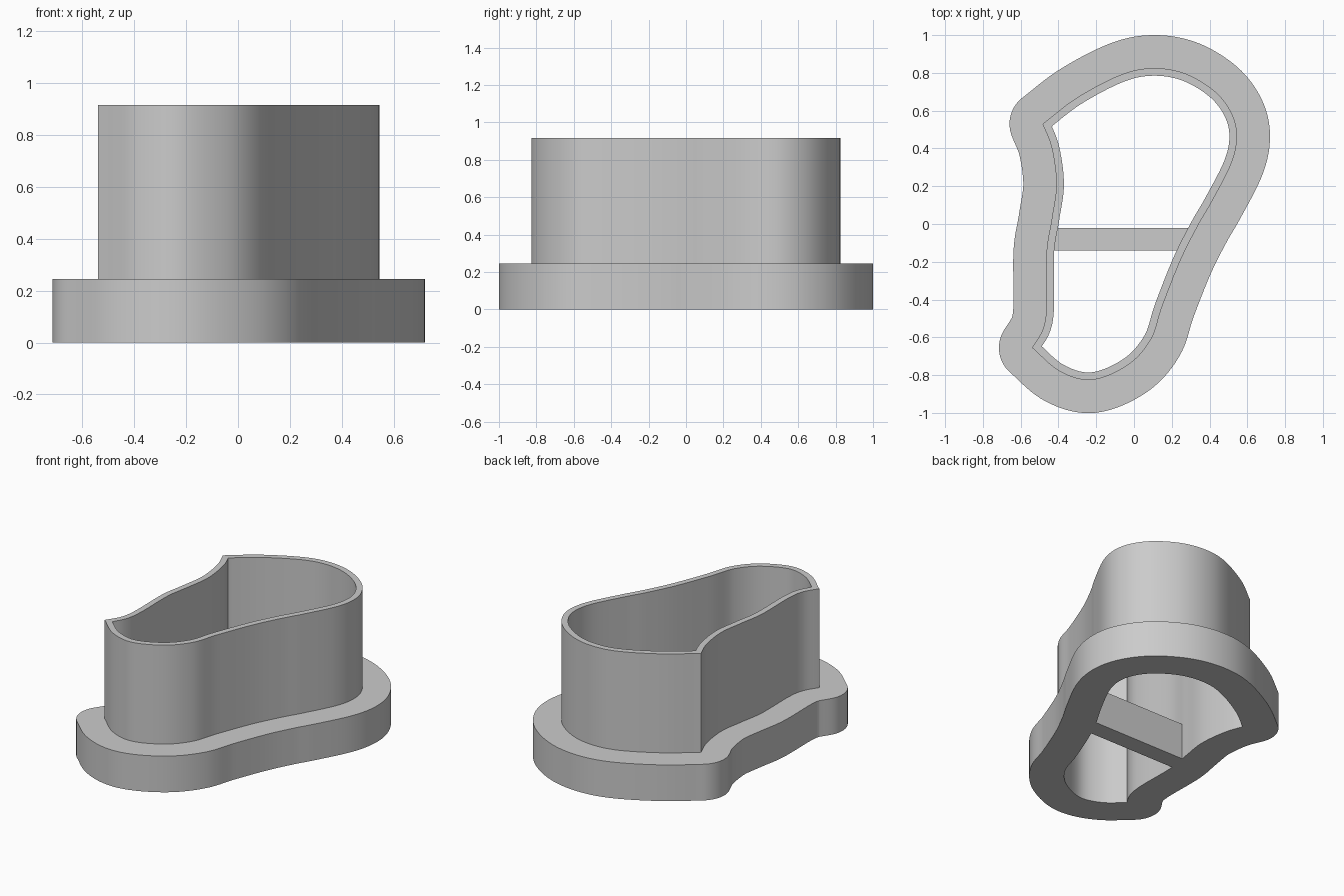
import bpy, bmesh, math
from mathutils import Vector
from mathutils.geometry import intersect_point_line

if "Cube" in bpy.data.objects:
    bpy.data.objects.remove(bpy.data.objects["Cube"])

WALL, FLANGE = 0.04, 0.175      # wall thickness, flange overhang
BASE_H, TOP_H = 0.245, 0.915
BAR_BACK, BAR_FRONT = -0.02, -0.14

# Outer wall outline, clockwise: two smooth runs meeting at two sharp corners
long_run = [(-.484, .53), (-.30, .67), (-.07, .79), (.10, .825), (.27, .797),
            (.425, .705), (.515, .59), (.545, .465), (.515, .32), (.41, .115),
            (.335, -.015), (.245, -.195), (.15, -.435), (.09, -.61),
            (-.03, -.745), (-.22, -.825), (-.39, -.782), (-.54, -.655)]
left_run = [(-.54, -.655), (-.482, -.555), (-.463, -.43), (-.463, -.15),
            (-.435, .03), (-.411, .21), (-.435, .4), (-.484, .53)]


def smooth_run(points, steps=12):
    """Catmull-Rom curve through the points."""
    p = [Vector(q) for q in points]
    p = [2 * p[0] - p[1]] + p + [2 * p[-1] - p[-2]]
    out = []
    for a, b, c, d in zip(p, p[1:], p[2:], p[3:]):
        for i in range(steps):
            t = i / steps
            out.append(b + (c - a) * t / 2 + (2 * a - 5 * b + 4 * c - d) * t * t / 2
                       + (3 * b - a - 3 * c + d) * t ** 3 / 2)
    return out + [p[-2]]


runs = [smooth_run(long_run), smooth_run(left_run)]
outline = runs[0][:-1] + runs[1][:-1]


def distance(p):
    best = 9.0
    for a, b in zip(outline, outline[1:] + outline[:1]):
        near, t = intersect_point_line(p, a, b)
        near = a if t < 0 else b if t > 1 else near
        best = min(best, (p - Vector(near[:2])).length)
    return best


def offset(d):
    """Outline moved outward by d, with rounded corners and trimmed overlaps."""
    pts, normals = [], []
    for run in runs:
        tangents = [(run[min(i + 1, len(run) - 1)] - run[max(i - 1, 0)]).normalized()
                    for i in range(len(run))]
        normals.append([Vector((-t.y, t.x)) for t in tangents])
    for k, run in enumerate(runs):
        pts += [p + n * d for p, n in zip(run, normals[k])]
        if d > 0:
            a, b = normals[k][-1], normals[1 - k][0]
            for i in range(1, 16):
                pts.append(run[-1] + a.slerp(b, i / 16) * d)
    return [p for p in pts if distance(p) > abs(d) - 0.0015]


def clip(points, y, sign):
    """Part of a loop on one side of a line of constant y."""
    out = []
    for a, b in zip(points, points[1:] + points[:1]):
        if (a.y - y) * sign >= 0:
            out.append(a)
        if (a.y - y) * (b.y - y) < 0:
            out.append(a.lerp(b, (y - a.y) / (b.y - a.y)))
    return out


grey = bpy.data.materials.new("light grey")
grey.use_nodes = True
colour = (0.6, 0.6, 0.6, 1)
grey.diffuse_color = colour
grey.node_tree.nodes["Principled BSDF"].inputs["Base Color"].default_value = colour


def extruded(name, loops, z0, z1):
    """Solid plate from an outer loop and hole loops."""
    curve = bpy.data.curves.new(name, "CURVE")
    curve.dimensions = "2D"
    curve.fill_mode = "BOTH"
    curve.extrude = (z1 - z0) / 2
    for loop in loops:
        spline = curve.splines.new("POLY")
        spline.points.add(len(loop) - 1)
        for point, p in zip(spline.points, loop):
            point.co = (p.x, p.y, 0, 1)
        spline.use_cyclic_u = True
    obj = bpy.data.objects.new(name, curve)
    bpy.context.collection.objects.link(obj)
    obj.location.z = (z0 + z1) / 2
    bpy.ops.object.select_all(action="DESELECT")
    obj.select_set(True)
    bpy.context.view_layer.objects.active = obj
    bpy.ops.object.convert(target="MESH")
    obj = bpy.context.object
    bm = bmesh.new()
    bm.from_mesh(obj.data)
    bmesh.ops.remove_doubles(bm, verts=bm.verts, dist=0.0003)
    bmesh.ops.recalc_face_normals(bm, faces=bm.faces)
    bm.to_mesh(obj.data)
    bm.free()
    obj.data.materials.clear()
    obj.data.materials.append(grey)
    bpy.ops.object.shade_smooth_by_angle(angle=math.radians(30))
    return obj


inner = offset(-WALL)
# Wide base with the cross bar left between two openings
extruded("base_flange_with_bar",
         [offset(FLANGE), clip(inner, BAR_BACK, 1), clip(inner, BAR_FRONT, -1)], 0, BASE_H)
# Thin upright wall
extruded("upright_wall", [outline, inner], BASE_H, TOP_H)
